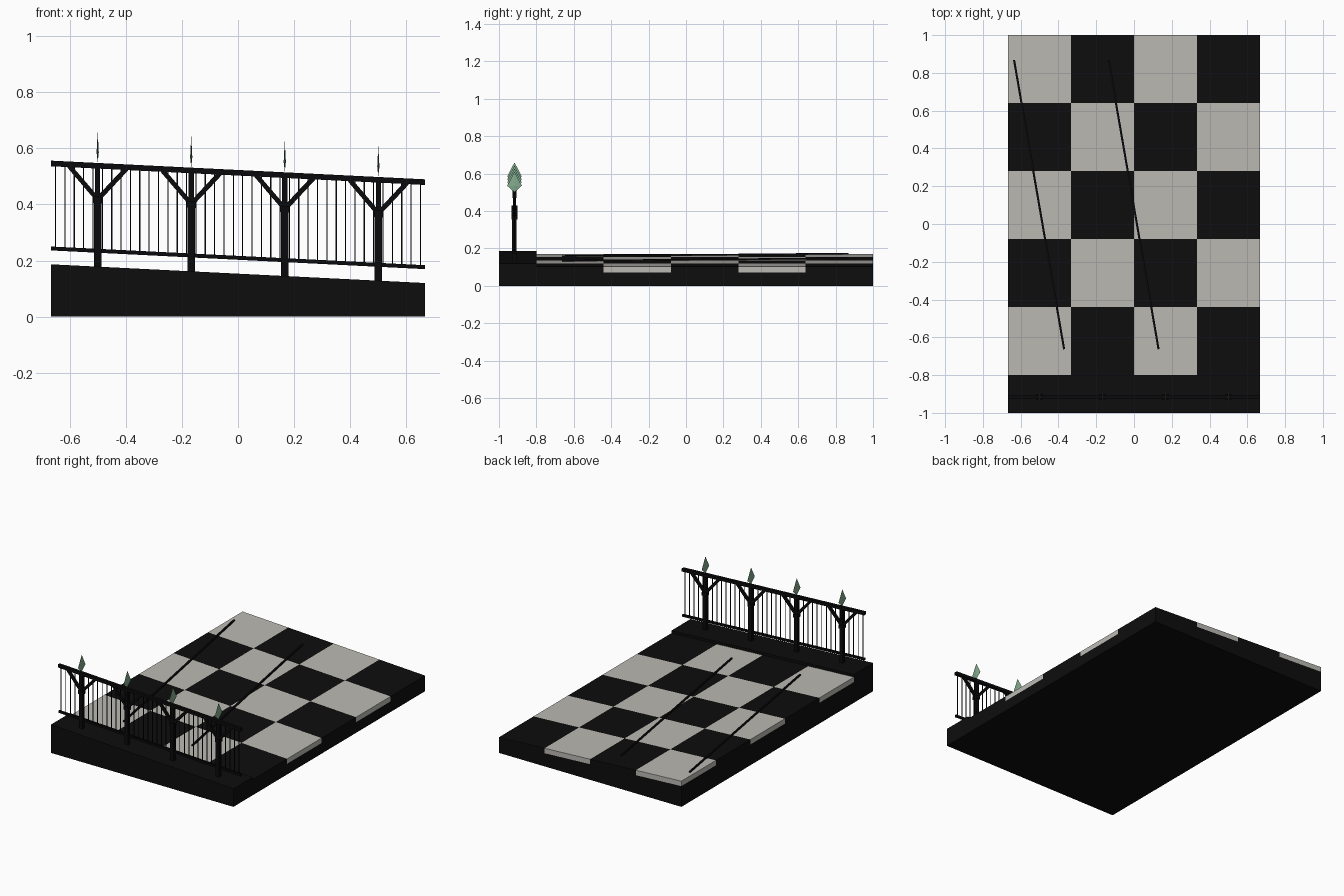
import bpy, bmesh, math
from mathutils import Vector, Matrix

if "Cube" in bpy.data.objects:
    bpy.data.objects.remove(bpy.data.objects["Cube"])

HX, SLOPE, RAIL_Y = 2 / 3, -0.05, -0.917
KERB, FLOOR, TILE_BASE = 0.1535, 0.1365, 0.1035
LOW_RAIL, TOP_RAIL = 0.21, 0.513


def material(name, rgb):
    m = bpy.data.materials.new(name)
    m.diffuse_color = (*rgb, 1)
    m.use_nodes = True
    m.node_tree.nodes["Principled BSDF"].inputs["Base Color"].default_value = m.diffuse_color
    return m


black = material("black stone", (0.004, 0.004, 0.004))
pale = material("pale stone", (0.5, 0.49, 0.45))
iron = material("dark iron", (0.003, 0.003, 0.004))
green = material("leaf green", (0.22, 0.4, 0.26))


def finish(name, bm, mat, keep_floor=False):
    """Tilt the part along x, like the whole ramp, and make an object."""
    for v in bm.verts:
        if not (keep_floor and v.co.z < 0.001):
            v.co.z += SLOPE * v.co.x
    bmesh.ops.recalc_face_normals(bm, faces=bm.faces)
    me = bpy.data.meshes.new(name)
    bm.to_mesh(me)
    bm.free()
    me.materials.append(mat)
    ob = bpy.data.objects.new(name, me)
    bpy.context.collection.objects.link(ob)
    return ob


def box(bm, x0, x1, y0, y1, z0, z1):
    m = Matrix.Translation(((x0 + x1) / 2, (y0 + y1) / 2, (z0 + z1) / 2))
    bmesh.ops.create_cube(bm, size=1, matrix=m @ Matrix.Diagonal((x1 - x0, y1 - y0, z1 - z0, 1)))


def bar(bm, a, b, width, height):
    """Rectangular bar between two points."""
    a, b = Vector(a), Vector(b)
    d = (b - a).normalized()
    side = d.cross(Vector((0, 0, 1))).normalized()
    up = side.cross(d)
    rot = Matrix((d, side, up)).transposed().to_4x4()
    m = Matrix.Translation((a + b) / 2) @ rot
    bmesh.ops.create_cube(bm, size=1, matrix=m @ Matrix.Diagonal(((b - a).length, width, height, 1)))


# Wedge base with flat underside, and raised kerb along the front
bm = bmesh.new()
box(bm, -HX, HX, -0.8, 1, 0, TILE_BASE)
finish("base", bm, black, True)
bm = bmesh.new()
box(bm, -HX, HX, -1, -0.8, 0, KERB)
finish("kerb", bm, black, True)

# Chequered floor slabs
for name, mat, parity in (("pale_tiles", pale, 0), ("black_tiles", black, 1)):
    bm = bmesh.new()
    for c in range(4):
        for r in range(5):
            if (c + r) % 2 == parity:
                x, y = -HX + c / 3, -0.8 + r * 0.36
                box(bm, x, x + 1 / 3, y, y + 0.36, TILE_BASE, FLOOR)
    finish(name, bm, mat)

# Two thin diagonal strips lying on the floor
bm = bmesh.new()
for x in (0, 0.5):
    bar(bm, (x - 0.635, 0.868, FLOOR + 0.002), (x - 0.37, -0.663, FLOOR + 0.002), 0.011, 0.012)
finish("floor_strips", bm, iron)

# Handrail and lower rail
bm = bmesh.new()
box(bm, -HX, HX, RAIL_Y - 0.01, RAIL_Y + 0.01, TOP_RAIL - 0.01, TOP_RAIL + 0.01)
finish("handrail", bm, iron)
bm = bmesh.new()
box(bm, -HX, HX, RAIL_Y - 0.006, RAIL_Y + 0.006, LOW_RAIL - 0.007, LOW_RAIL + 0.007)
finish("lower_rail", bm, iron)

# Thin balusters
bm = bmesh.new()
for i in range(40):
    x = -0.65 + i / 30
    box(bm, x - 0.002, x + 0.002, RAIL_Y - 0.002, RAIL_Y + 0.002, LOW_RAIL, TOP_RAIL)
finish("balusters", bm, iron)

# Posts with collars, forked braces and leaf finials
posts, braces, leaves = bmesh.new(), bmesh.new(), bmesh.new()
for i in range(4):
    x = -0.5 + i / 3
    box(posts, x - 0.013, x + 0.013, RAIL_Y - 0.012, RAIL_Y + 0.012, KERB - 0.01, 0.4)
    box(posts, x - 0.009, x + 0.009, RAIL_Y - 0.009, RAIL_Y + 0.009, 0.4, TOP_RAIL)
    box(posts, x - 0.016, x + 0.016, RAIL_Y - 0.016, RAIL_Y + 0.016, 0.38, 0.403)
    for s in (-1, 1):
        bar(braces, (x, RAIL_Y, 0.393), (x + s * 0.102, RAIL_Y, TOP_RAIL - 0.006), 0.014, 0.017)
    # flat kite-shaped leaf, thin across x
    ring = [leaves.verts.new((x + 0.004 * math.cos(k * math.pi / 2),
                              RAIL_Y + 0.039 * math.sin(k * math.pi / 2), 0.56)) for k in range(4)]
    for z in (0.525, 0.635):
        tip = leaves.verts.new((x, RAIL_Y, z))
        for k in range(4):
            leaves.faces.new((ring[k], ring[(k + 1) % 4], tip))
finish("posts", posts, iron)
finish("braces", braces, iron)
finish("leaf_finials", leaves, green)
